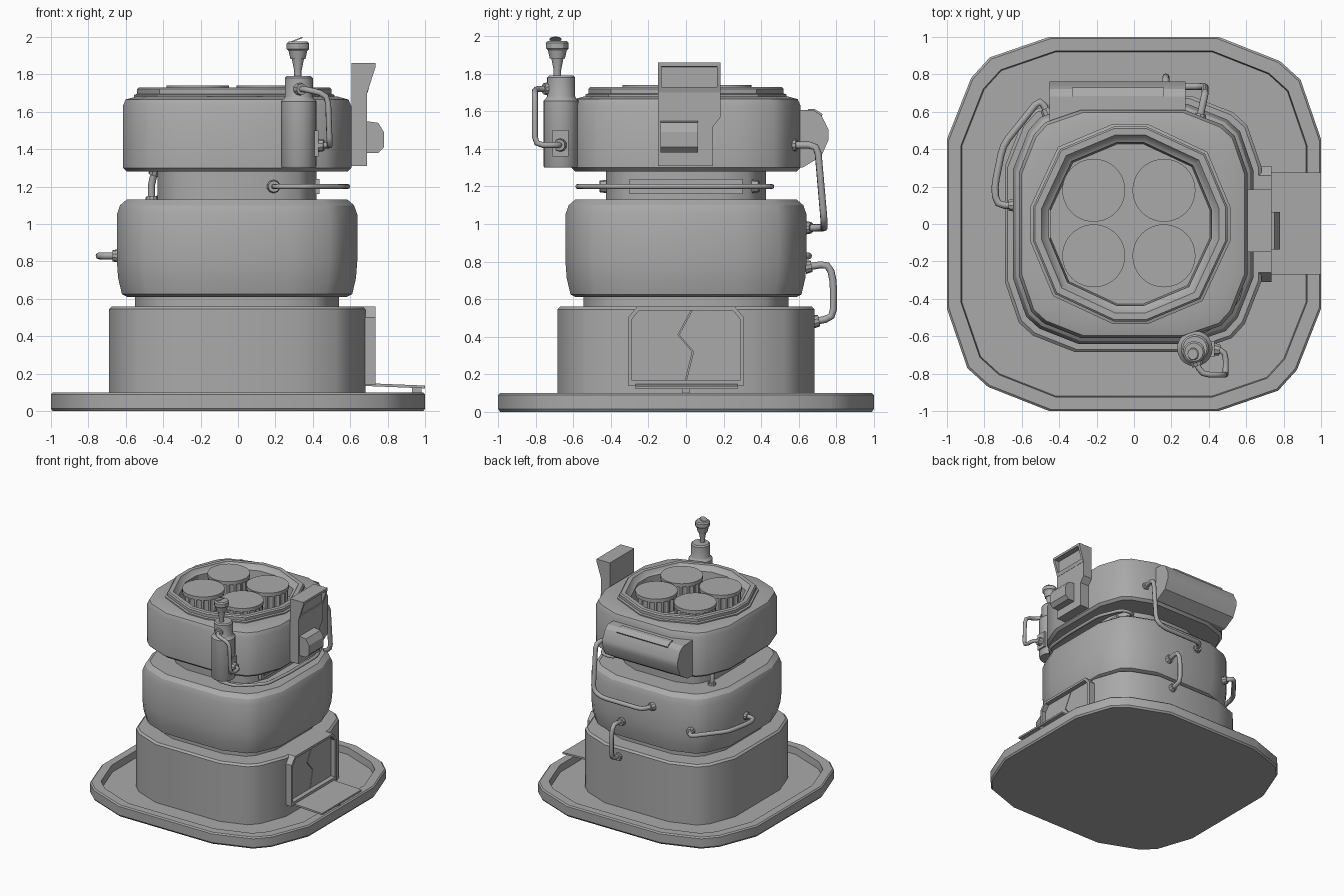
import bpy, bmesh, math
from mathutils import Vector

cube = bpy.data.objects.get("Cube")
if cube:
    bpy.data.objects.remove(cube, do_unlink=True)

GREY = (0.4, 0.4, 0.4, 1)
mat = bpy.data.materials.new("plain_grey")
mat.use_nodes = True
mat.diffuse_color = GREY
mat.node_tree.nodes["Principled BSDF"].inputs["Base Color"].default_value = GREY


def finish(name, bm, angle=30):
    bmesh.ops.recalc_face_normals(bm, faces=bm.faces)
    mesh = bpy.data.meshes.new(name)
    bm.to_mesh(mesh)
    bm.free()
    mesh.materials.append(mat)
    obj = bpy.data.objects.new(name, mesh)
    bpy.context.collection.objects.link(obj)
    bpy.ops.object.select_all(action='DESELECT')
    obj.select_set(True)
    bpy.context.view_layer.objects.active = obj
    bpy.ops.object.shade_smooth_by_angle(angle=math.radians(angle))
    return obj


def fourfold(quadrant):
    pts = []
    for k in range(4):
        for x, y in quadrant:
            for _ in range(k):
                x, y = -y, x
            pts.append((x, y))
    return pts


def circle(n):
    return [(math.cos(math.tau * i / n), math.sin(math.tau * i / n)) for i in range(n)]


def loft(name, shape, profile, center=(0, 0), angle=30):
    """Stack scaled copies of a plan shape along z; profile holds (scale, z)."""
    bm = bmesh.new()
    rings = [[bm.verts.new((center[0] + x * s, center[1] + y * s, z)) for x, y in shape]
             for s, z in profile]
    n = len(shape)
    for a, b in zip(rings, rings[1:]):
        for i in range(n):
            j = (i + 1) % n
            bm.faces.new((a[i], a[j], b[j], b[i]))
    bm.faces.new(rings[0])
    bm.faces.new(rings[-1])
    return finish(name, bm, angle)


def prism(name, outline, axis, lo, hi, bevel=0):
    """Extrude an outline along x (outline is y,z) or y (outline is x,z)."""
    bm = bmesh.new()
    put = (lambda u, v, t: (t, u, v)) if axis == 'x' else (lambda u, v, t: (u, t, v))
    a, b = [[bm.verts.new(put(u, v, t)) for u, v in outline] for t in (lo, hi)]
    n = len(outline)
    for i in range(n):
        j = (i + 1) % n
        bm.faces.new((a[i], a[j], b[j], b[i]))
    bm.faces.new(a)
    bm.faces.new(b)
    if bevel:
        bmesh.ops.bevel(bm, geom=bm.edges[:], offset=bevel, segments=1, affect='EDGES')
    return finish(name, bm)


def rect(u0, u1, v0, v1):
    return [(u0, v0), (u1, v0), (u1, v1), (u0, v1)]


def collar(name, pos, direction, radius=0.036, depth=0.035):
    bm = bmesh.new()
    bmesh.ops.create_cone(bm, cap_ends=True, segments=10, radius1=radius,
                          radius2=radius * 0.85, depth=depth)
    obj = finish(name, bm)
    obj.location = pos
    obj.rotation_euler = direction.to_track_quat('Z', 'Y').to_euler()


def pipe(name, path, radius=0.019, corner=0.045):
    """Round tube through a path with softened corners and a collar at each end."""
    p = [Vector(v) for v in path]
    pts = [p[0]]
    for a, b, c in zip(p, p[1:], p[2:]):
        ra, rc = a - b, c - b
        ra *= min(corner / ra.length, 0.45)
        rc *= min(corner / rc.length, 0.45)
        pts += [b + ra, b + (ra + rc) * 0.25, b + rc]
    pts.append(p[-1])
    curve = bpy.data.curves.new(name, 'CURVE')
    curve.dimensions = '3D'
    curve.bevel_depth = radius
    curve.bevel_resolution = 2
    spline = curve.splines.new('POLY')
    spline.points.add(len(pts) - 1)
    for sp, v in zip(spline.points, pts):
        sp.co = (*v, 1)
    curve.materials.append(mat)
    obj = bpy.data.objects.new(name, curve)
    bpy.context.collection.objects.link(obj)
    bpy.ops.object.select_all(action='DESELECT')
    obj.select_set(True)
    bpy.context.view_layer.objects.active = obj
    bpy.ops.object.convert(target='MESH')
    for tag, a, b in (("start", p[0], p[1]), ("end", p[-1], p[-2])):
        d = (b - a).normalized()
        collar(f"{name}_{tag}_collar", a + d * 0.012, d)


SOFT_SQUARE = fourfold([(1, .45), (.89, .77), (.78, .87), (.45, 1)])
TWELVE_SIDED = fourfold([(1, .17), (.77, .72), (.17, 1)])
MID = (-0.005, 0)

# Base tray and stacked housings
loft("base_tray", SOFT_SQUARE, [(.99, 0), (1, .015), (1, .09), (.99, .1), (.925, .1), (.92, .04)])
loft("lower_housing", SOFT_SQUARE, [(.685, .03), (.685, .545), (.67, .56), (.5, .56)], MID)
loft("lower_neck", SOFT_SQUARE, [(.545, .54), (.545, .63)], MID)
loft("middle_housing", SOFT_SQUARE, [(.5, .61), (.585, .61), (.615, .625), (.635, .71), (.642, .8),
                                     (.642, 1.05), (.625, 1.1), (.59, 1.13), (.4, 1.13)], MID)
loft("upper_neck", SOFT_SQUARE, [(.425, 1.12), (.425, 1.3)], MID)
loft("upper_housing", SOFT_SQUARE, [(.42, 1.28), (.59, 1.28), (.61, 1.3), (.61, 1.63), (.595, 1.665),
                                    (.54, 1.68), (.44, 1.68), (.44, 1.5)], MID)

# Top rim with its well, holding four ribbed canisters
TOP = (-0.02, 0)
loft("top_rim", TWELVE_SIDED, [(.535, 1.6), (.535, 1.69), (.52, 1.695), (.52, 1.72), (.51, 1.73), (.475, 1.73),
                               (.455, 1.7), (.435, 1.69), (.42, 1.54)], TOP)
ribbed = [(x * (1 if i % 4 < 2 else .93), y * (1 if i % 4 < 2 else .93))
          for i, (x, y) in enumerate(circle(72))]
for row, y in (("front", -.17), ("back", .18)):
    for side, x in (("right", -.215), ("left", .16)):
        loft(f"{row}_{side}_canister", ribbed, [(.163, 1.53), (.163, 1.715)], (x, y))
        loft(f"{row}_{side}_canister_lid", circle(40), [(.168, 1.71), (.168, 1.74)], (x, y))

# Vent panel on the upper neck
prism("neck_vent", rect(-.3, .3, 1.16, 1.24), 'x', .41, .435)
prism("neck_vent_slat", rect(-.27, .27, 1.19, 1.21), 'x', .43, .445)

# Doorway, split door and ramp
door_frame = [(-.31, .14), (.31, .14), (.31, .5), (.26, .56), (-.26, .56), (-.31, .5)]
opening = [(-.29, .17), (.29, .17), (.29, .49), (.25, .54), (-.25, .54), (-.29, .49)]
bm = bmesh.new()
loops = [[bm.verts.new((x, y, z)) for y, z in pts]
         for x, pts in ((.66, door_frame), (.735, door_frame), (.735, opening), (.66, opening))]
for a, b in zip(loops, loops[1:] + loops[:1]):
    for i in range(6):
        j = (i + 1) % 6
        bm.faces.new((a[i], a[j], b[j], b[i]))
finish("door_frame", bm)
seam = [(0, .17), (.037, .32), (-.04, .41), (.03, .54)]
gap = .003
prism("door_back_half", [(y + gap, z) for y, z in seam] + [(.25, .54), (.29, .49), (.29, .17)], 'x', .66, .695)
prism("door_front_half", [(y - gap, z) for y, z in seam] + [(-.25, .54), (-.29, .49), (-.29, .17)], 'x', .66, .695)
prism("ramp", [(.68, .135), (.68, .15), (1, .137), (1, .122)], 'y', -.27, .275)
prism("ramp_foot", rect(.93, .98, .09, .13), 'y', -.02, .02)

# Side console with a hooded screen and a control box
prism("console_body", [(-.15, 1.31), (.145, 1.31), (.145, 1.52), (.185, 1.57), (.185, 1.86), (-.15, 1.86)],
      'x', .605, .69)
hood = [(.68, 1.7), (.69, 1.7), (.735, 1.84), (.735, 1.86), (.68, 1.86)]
for name, y in (("front", -.15), ("back", .165)):
    prism(f"screen_hood_{name}", hood, 'y', y, y + .02)
prism("screen_hood_top", [(.68, 1.835), (.735, 1.84), (.735, 1.86), (.68, 1.86)], 'y', -.14, .175)
prism("screen_hood_sill", [(.68, 1.7), (.692, 1.7), (.7, 1.73), (.68, 1.73)], 'y', -.14, .175)
prism("control_box", [(.68, 1.38), (.75, 1.38), (.78, 1.41), (.78, 1.49), (.75, 1.54), (.68, 1.55)],
      'y', -.135, .065)

# Antenna unit
loft("antenna_tank", circle(20), [(.09, 1.3), (.095, 1.31), (.095, 1.655), (.08, 1.67), (.075, 1.68),
                                  (.075, 1.78), (.065, 1.79)], (.325, -.665))
loft("antenna_stem", circle(12), [(.02, 1.78), (.02, 1.82), (.033, 1.885)], (.32, -.685))
loft("antenna_bulb", circle(12), [(.04, 1.88), (.05, 1.925), (.06, 1.935), (.06, 1.965), (.05, 1.975)], (.32, -.685))
collar("antenna_tip", (.315, -.695, 1.985), Vector((-.4, 0, 1)), .034, .006)
prism("antenna_socket", rect(-.71, -.625, 1.36, 1.5), 'x', .4, .43)
pipe("antenna_pipe", [(.33, -.73, 1.72), (.36, -.805, 1.72), (.48, -.805, 1.69), (.49, -.805, 1.42),
                      (.49, -.68, 1.42), (.43, -.67, 1.42)], .016)

# Rear tank with a slim lid
prism("rear_tank", [(.5, 1.61), (.68, 1.605), (.72, 1.58), (.76, 1.5), (.76, 1.45), (.72, 1.36), (.62, 1.3),
                    (.5, 1.3)][::-1] and [(.5, 1.61), (.68, 1.605), (.72, 1.58), (.76, 1.5), (.76, 1.45),
                                          (.72, 1.36), (.62, 1.3), (.5, 1.3)], 'x', -.45, .275)
prism("rear_tank_lid", [(.65, 1.6), (.65, 1.613), (.685, 1.612), (.728, 1.585), (.72, 1.57)], 'x', -.33, .16)

# Pipework
pipe("neck_pipe", [(.19, -.43, 1.2), (.2, -.575, 1.2), (.38, -.575, 1.2), (.56, -.4, 1.2), (.585, -.15, 1.2),
                   (.585, .25, 1.2), (.5, .45, 1.2), (.38, .46, 1.2), (.36, .36, 1.2)], .014)
pipe("neck_riser", [(-.46, .3, 1.12), (-.465, .3, 1.21), (-.44, .28, 1.29)])
pipe("rear_upper_pipe", [(.35, .56, 1.42), (.38, .7, 1.42), (.38, .735, 1.02), (.3, .735, .98),
                         (-.09, .735, .98), (-.13, .64, .98)])
pipe("rear_lower_pipe", [(.17, .64, .77), (.17, .76, .79), (.17, .785, .7), (.17, .785, .5), (.17, .68, .48)])
pipe("corner_pipe", [(-.46, .59, .83), (-.5, .67, .83), (-.7, .42, .83), (-.745, .2, .83),
                     (-.735, .1, .83), (-.64, .1, .83)])
